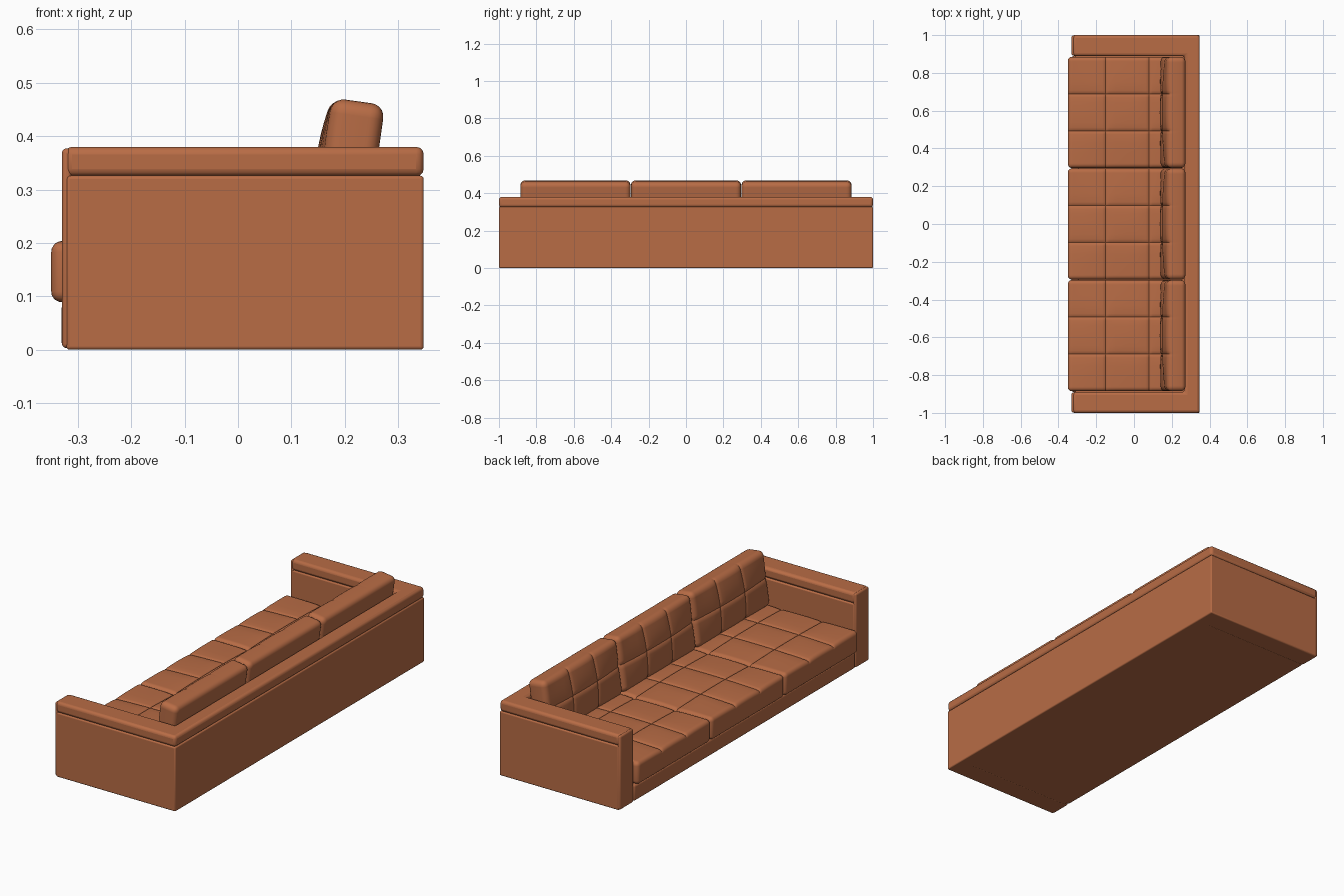
import bpy, bmesh, math
from mathutils import Vector, Matrix

if "Cube" in bpy.data.objects:
    bpy.data.objects.remove(bpy.data.objects["Cube"])

leather = bpy.data.materials.new("tan_leather")
leather.diffuse_color = (0.48, 0.15, 0.06, 1)
leather.use_nodes = True
leather.node_tree.nodes["Principled BSDF"].inputs["Base Color"].default_value = leather.diffuse_color


def finish(name, bm, bevel=0, segments=3):
    bmesh.ops.recalc_face_normals(bm, faces=bm.faces[:])
    mesh = bpy.data.meshes.new(name)
    bm.to_mesh(mesh)
    bm.free()
    mesh.materials.append(leather)
    obj = bpy.data.objects.new(name, mesh)
    bpy.context.collection.objects.link(obj)
    if bevel:
        mod = obj.modifiers.new("rounding", 'BEVEL')
        mod.width, mod.segments = bevel, segments
    bpy.ops.object.select_all(action='DESELECT')
    obj.select_set(True)
    bpy.context.view_layer.objects.active = obj
    bpy.ops.object.shade_smooth_by_angle(angle=math.radians(35))
    return obj


def box(name, lo, hi, bevel):
    bm = bmesh.new()
    bmesh.ops.create_cube(bm, size=1)
    lo, hi = Vector(lo), Vector(hi)
    for v in bm.verts:
        v.co = (lo + hi) / 2 + v.co * (hi - lo)
    return finish(name, bm, bevel)


def u_wall(name, z0, z1, bevel, front=-0.322, inset=0.0):
    """Arms and back as one U-shaped extrusion."""
    b, s, ib, ia = 0.348 - inset, 1 - inset, 0.268, 0.89
    pts = [(front, -s), (b, -s), (b, s), (front, s),
           (front, ia), (ib, ia), (ib, -ia), (front, -ia)]
    bm = bmesh.new()
    face = bm.faces.new([bm.verts.new((x, y, z0)) for x, y in pts])
    ext = bmesh.ops.extrude_face_region(bm, geom=[face])
    for v in ext["geom"]:
        if isinstance(v, bmesh.types.BMVert):
            v.co.z = z1
    return finish(name, bm, bevel)


def cushion(name, size, seams_x, radius, crown, matrix):
    """Rounded box whose +z side is puffed and stitched along a grid of seams."""
    sx, sy, sz = size
    bm = bmesh.new()
    bmesh.ops.create_cube(bm, size=1)
    for v in bm.verts:
        v.co *= Vector(size)
    bmesh.ops.bevel(bm, geom=bm.edges[:], offset=radius, segments=5,
                    profile=0.5, affect='EDGES')
    seams = (seams_x, [-sy / 6, sy / 6])
    for axis in (0, 1):
        normal = Vector((1, 0, 0)) if axis == 0 else Vector((0, 1, 0))
        half = size[axis] / 2 - radius
        cuts = [half * (i / 5 - 1) * 0.98 for i in range(11)]
        cuts = [c for c in cuts if all(abs(c - s) > 0.022 for s in seams[axis])]
        cuts += [s + d for s in seams[axis]
                 for d in (-0.018, -0.005, 0, 0.005, 0.018)]
        for c in cuts:
            bmesh.ops.bisect_plane(bm, geom=bm.verts[:] + bm.edges[:] + bm.faces[:],
                                   plane_co=normal * c, plane_no=normal, dist=1e-5)
    for v in bm.verts:
        weight = max(0, v.co.z / (sz / 2))
        d = min(abs(v.co[a] - s) for a in (0, 1) for s in seams[a])
        groove = 0.004 * math.exp(-d / 0.003) + 0.005 * math.exp(-d / 0.03)
        u, w = 2 * v.co.x / sx, 2 * v.co.y / sy
        v.co.z += weight * (crown * (1 - u * u) * (1 - w * w) - groove)
    bm.transform(matrix)
    return finish(name, bm)


# Outer shell: walls, padded cap and arm front panels
u_wall("arm_and_back_walls", 0.0, 0.326, 0.006)
u_wall("padded_cap", 0.325, 0.38, 0.014, front=-0.325)
for side, y in (("left", -0.945), ("right", 0.945)):
    box(side + "_arm_front", (-0.33, y - 0.053, 0.003),
        (-0.312, y + 0.053, 0.377), 0.008)

# Base beneath the seat, with a soft front rail
box("seat_base", (-0.31, -0.895, 0), (0.3, 0.895, 0.085), 0.003)
box("front_rail", (-0.331, -0.889, 0.003), (-0.29, 0.889, 0.088), 0.012)

# Three seat cushions and three leaning back cushions
lean = Matrix.Rotation(math.radians(-82), 4, 'Y')
for i in range(3):
    y = (i - 1) * 0.591
    cushion(f"seat_cushion_{i + 1}", (0.618, 0.588, 0.114), [-0.109, 0.121],
            0.02, 0.008, Matrix.Translation((-0.041, y, 0.146)))
    cushion(f"back_cushion_{i + 1}", (0.275, 0.588, 0.1), [0.0],
            0.025, 0.016, Matrix.Translation((0.207, y, 0.329)) @ lean)
